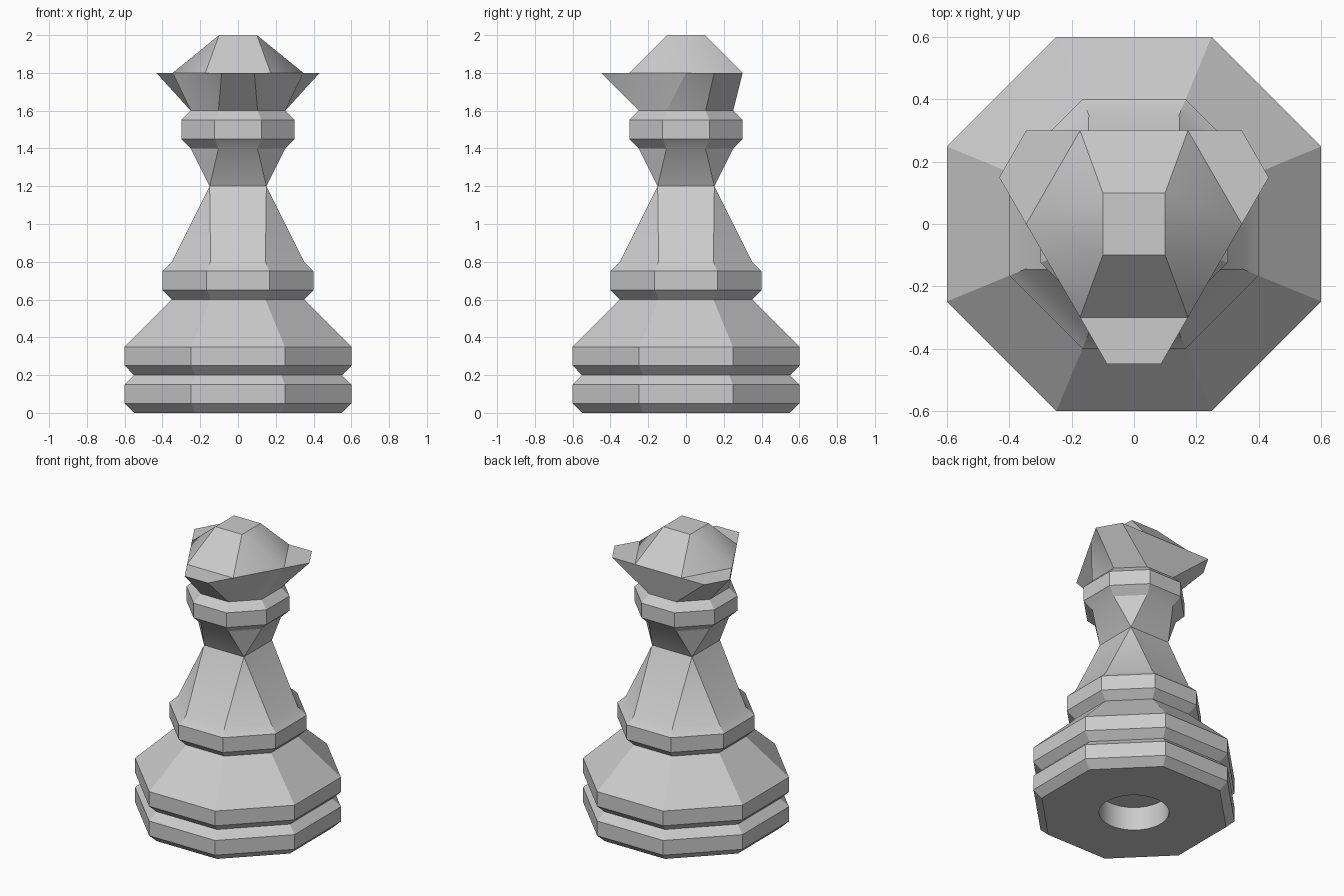
import bpy, bmesh
from math import sin, cos, pi, radians
from mathutils import Vector

cube = bpy.data.objects.get("Cube")
if cube:
    bpy.data.objects.remove(cube, do_unlink=True)

grey = bpy.data.materials.new("plain grey")
grey.use_nodes = True
colour = (0.6, 0.6, 0.6, 1)
grey.diffuse_color = colour
grey.node_tree.nodes["Principled BSDF"].inputs["Base Color"].default_value = colour


def ring(bm, sides, apothem, z):
    """Regular polygon with flats facing the axes, given its apothem."""
    r = apothem / cos(pi / sides)
    angles = [pi / sides + 2 * pi * i / sides for i in range(sides)]
    return [bm.verts.new((r * cos(a), r * sin(a), z)) for a in angles]


def loft(bm, low, high):
    """Join two rings; repeated vertices give triangles."""
    n = len(low)
    for i in range(n):
        j = (i + 1) % n
        face = list(dict.fromkeys([low[i], low[j], high[j], high[i]]))
        if len(face) > 2:
            bm.faces.new(face)


def doubled(square):
    """Use each corner of a square twice, to meet an octagon."""
    return [v for v in square for _ in range(2)]


def octagon_stack(bm, profile):
    rings = [ring(bm, 8, a, z) for a, z in profile]
    for low, high in zip(rings, rings[1:]):
        loft(bm, low, high)
    return rings


def finish(bm, name):
    bmesh.ops.recalc_face_normals(bm, faces=bm.faces)
    mesh = bpy.data.meshes.new(name)
    bm.to_mesh(mesh)
    bm.free()
    mesh.materials.append(grey)
    obj = bpy.data.objects.new(name, mesh)
    bpy.context.collection.objects.link(obj)
    bpy.ops.object.select_all(action='DESELECT')
    obj.select_set(True)
    bpy.context.view_layer.objects.active = obj
    bpy.ops.object.shade_smooth_by_angle(angle=radians(30))


# Body: stepped foot, collars and pinched waist, in one skin
bm = bmesh.new()
foot = octagon_stack(bm, [(0.55, 0), (0.6, 0.05), (0.6, 0.15), (0.55, 0.2),
                          (0.6, 0.25), (0.6, 0.35), (0.35, 0.6),
                          (0.4, 0.65), (0.4, 0.75), (0.35, 0.8)])
waist = doubled(ring(bm, 4, 0.15, 1.2))
neck = octagon_stack(bm, [(0.25, 1.4), (0.3, 1.45), (0.3, 1.55), (0.25, 1.6)])
loft(bm, foot[-1], waist)
loft(bm, waist, neck[0])

# Round socket in the underside
mouth = ring(bm, 32, 0.215, 0)
socket_end = ring(bm, 32, 0.215, 0.16)
loft(bm, mouth, socket_end)
bm.faces.new(socket_end)
rim = []
for loop in (foot[0], mouth):
    for a, b in zip(loop, loop[1:] + loop[:1]):
        rim.append(bm.edges.get((a, b)))
bmesh.ops.triangle_fill(bm, edges=rim, use_beauty=True)

# Crown outline: a hexagon with points drawn out from every other side
top = neck[-1]
hexagon = [Vector((cos(k * pi / 3), sin(k * pi / 3), 0)) * 0.346 for k in range(6)]
points = []
for k in (0, 2, 4):
    a, b = hexagon[k], hexagon[k + 1]
    points += [a, a + (a - hexagon[k - 1]) / 2,
               b + (b - hexagon[(k + 2) % 6]) / 2, b]
outline = [bm.verts.new(p + Vector((0, 0, 1.8))) for p in points]

# Crown underside flares from the neck
loft(bm, [top[i] for i in (0, 1, 1, 2, 2, 3, 3, 4, 5, 5, 6, 6, 7, 0)],
     [outline[i] for i in (1, 2, 3, 4, 5, 6, 7, 7, 8, 9, 10, 11, 0, 0)])

# Flat tops of the three points
for k in (0, 4, 8):
    bm.faces.new(outline[k:k + 4])

# Faceted dome ending in a small square
cap = ring(bm, 4, 0.1, 2)
loft(bm, [outline[i] for i in (0, 3, 4, 7, 7, 8, 11, 0)], doubled(cap))
bm.faces.new(cap)

finish(bm, "chess_piece")
